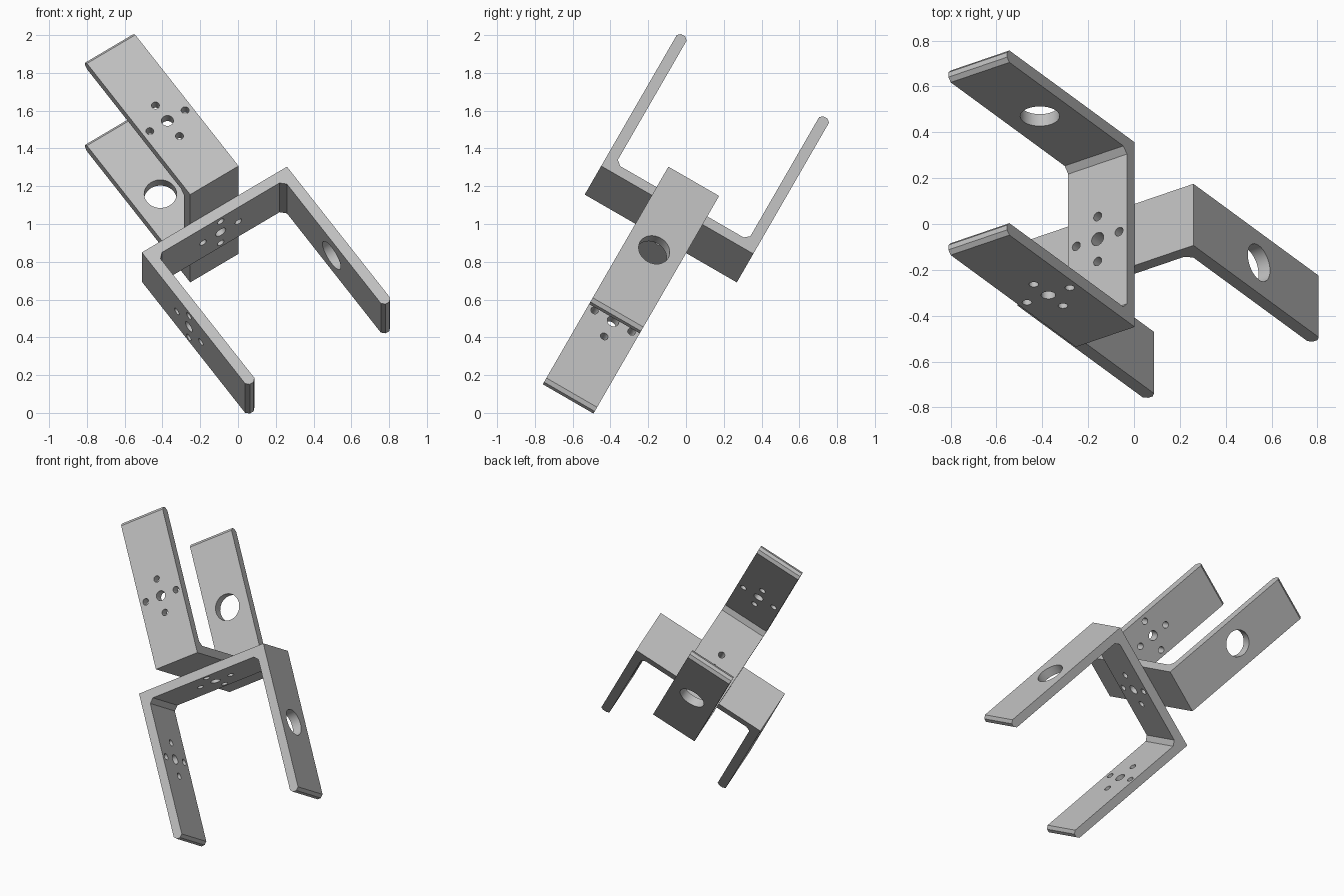
import bpy, bmesh, math
from mathutils import Matrix, Vector

default = bpy.data.objects.get("Cube")
if default:
    bpy.data.objects.remove(default, do_unlink=True)

HALF, WIDTH, THICK, ARM = 0.465, 0.31, 0.06, 0.988   # bracket sizes
CHAMFER, FILLET = 0.018, 0.028
BIG_R, MID_R, SMALL_R, SPACING = 0.086, 0.032, 0.021, 0.113

metal = bpy.data.materials.new("grey metal")
metal.use_nodes = True
colour = (0.52, 0.52, 0.52, 1)
metal.diffuse_color = colour
metal.node_tree.nodes["Principled BSDF"].inputs["Base Color"].default_value = colour


def make_object(name, bm):
    mesh = bpy.data.meshes.new(name)
    bmesh.ops.recalc_face_normals(bm, faces=bm.faces)
    bm.to_mesh(mesh)
    bm.free()
    obj = bpy.data.objects.new(name, mesh)
    bpy.context.collection.objects.link(obj)
    return obj


def u_channel():
    """U profile with chamfered arm tips, extruded to the strip width."""
    inner = HALF - THICK
    half = [(HALF, 0), (HALF, ARM - CHAMFER), (HALF - CHAMFER, ARM),
            (inner + CHAMFER, ARM), (inner, ARM - CHAMFER),
            (inner, THICK + FILLET), (inner - FILLET, THICK)]
    profile = half + [(-x, z) for x, z in reversed(half)]
    bm = bmesh.new()
    face = bm.faces.new([bm.verts.new((x, -WIDTH / 2, z)) for x, z in profile])
    out = bmesh.ops.extrude_face_region(bm, geom=[face])
    verts = [v for v in out["geom"] if isinstance(v, bmesh.types.BMVert)]
    bmesh.ops.translate(bm, verts=verts, vec=(0, WIDTH, 0))
    return bm


def drill(bm, radius, centre, along_x):
    turn = Matrix.Rotation(math.pi / 2, 4, 'Y') if along_x else Matrix()
    bmesh.ops.create_cone(bm, cap_ends=True, segments=32, radius1=radius,
                          radius2=radius, depth=THICK * 3,
                          matrix=Matrix.Translation(centre) @ turn)


def drill_pattern(bm, centre, along_x):
    """Centre hole with four small holes around it."""
    drill(bm, MID_R, centre, along_x)
    across = Vector((0, 0, SPACING)) if along_x else Vector((SPACING, 0, 0))
    for offset in (across, Vector((0, SPACING, 0))):
        for sign in (-1, 1):
            drill(bm, SMALL_R, centre + sign * offset, along_x)


def bracket(name, matrix):
    obj = make_object(name, u_channel())
    holes = bmesh.new()
    mid = HALF - THICK / 2
    drill(holes, BIG_R, Vector((mid, 0, 0.507)), True)
    drill_pattern(holes, Vector((-mid, 0, 0.441)), True)
    drill_pattern(holes, Vector((0, 0, THICK / 2)), False)
    cutter = make_object(name + "_holes", holes)
    cutter.hide_render = True
    mod = obj.modifiers.new("holes", 'BOOLEAN')
    mod.operation, mod.solver, mod.object = 'DIFFERENCE', 'EXACT', cutter
    # Bake the drilled holes into the mesh
    graph = bpy.context.evaluated_depsgraph_get()
    drilled = bpy.data.meshes.new_from_object(obj.evaluated_get(graph))
    obj.modifiers.clear()
    obj.data = drilled
    bpy.data.objects.remove(cutter, do_unlink=True)
    drilled.materials.clear()
    drilled.materials.append(metal)
    obj.matrix_world = matrix
    bpy.ops.object.select_all(action='DESELECT')
    obj.select_set(True)
    bpy.context.view_layer.objects.active = obj
    bpy.ops.object.shade_smooth_by_angle(angle=math.radians(30))


# Two brackets back to back, turned a quarter about their shared axis
tilt, lean = math.radians(30), math.radians(34.3)
side = Vector((0, math.cos(tilt), -math.sin(tilt)))
down = Vector((math.sin(lean), -math.cos(lean) * math.sin(tilt),
               -math.cos(lean) * math.cos(tilt)))
across = side.cross(-down)
joint = Matrix.Translation((-0.125, -0.09, 0.999))


def frame(x_axis, z_axis):
    return joint @ Matrix((x_axis, z_axis.cross(x_axis), z_axis)).transposed().to_4x4()


bracket("lower_bracket", frame(across, down))
bracket("upper_bracket", frame(side, -down))
